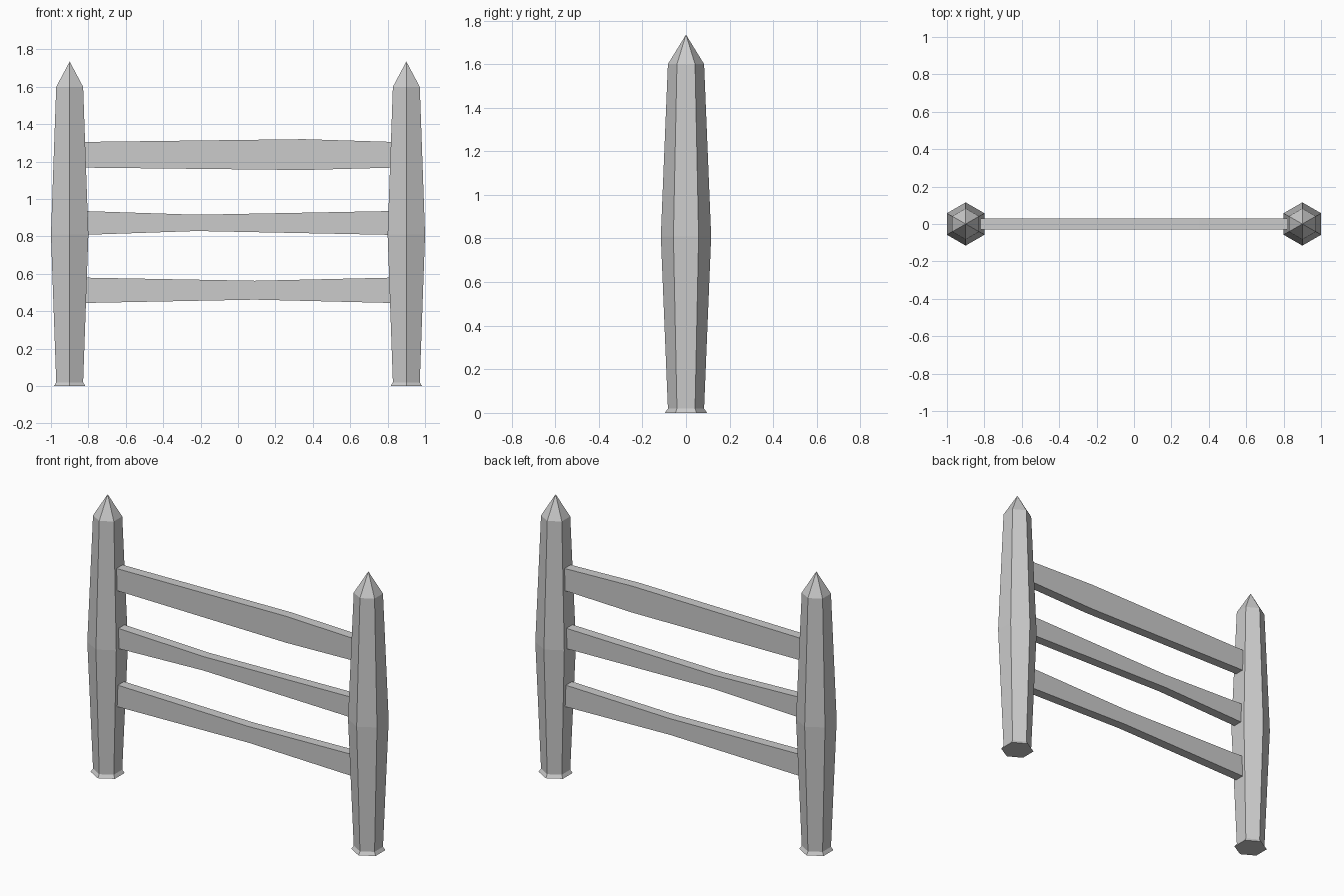
import bpy
import bmesh
import math

if "Cube" in bpy.data.objects:
    bpy.data.objects.remove(bpy.data.objects["Cube"])


def finish(bm, name):
    bmesh.ops.recalc_face_normals(bm, faces=bm.faces)
    mesh = bpy.data.meshes.new(name)
    bm.to_mesh(mesh)
    bm.free()
    obj = bpy.data.objects.new(name, mesh)
    bpy.context.collection.objects.link(obj)
    return obj


def loft(bm, rings):
    # Bridge equal-sized rings and close both ends
    n = len(rings[0])
    for a, b in zip(rings, rings[1:]):
        for i in range(n):
            j = (i + 1) % n
            bm.faces.new((a[i], a[j], b[j], b[i]))
    bm.faces.new(rings[0])


def make_post(name, x):
    # Six-sided post: flared foot, swollen middle, pointed tip
    profile = [(0.097, 0.0), (0.083, 0.02), (0.1155, 0.81), (0.083, 1.60)]
    bm = bmesh.new()
    rings = []
    for r, z in profile:
        angles = [math.radians(30 + 60 * k) for k in range(6)]
        rings.append([bm.verts.new((x + r * math.cos(a), r * math.sin(a), z)) for a in angles])
    loft(bm, rings)
    tip = bm.verts.new((x, 0, 1.735))
    top = rings[-1]
    for i in range(6):
        bm.faces.new((top[i], top[(i + 1) % 6], tip))
    return finish(bm, name)


def make_rail(name, end, mid_x, mid):
    # Rough plank with one bend; ends sink into the posts
    bm = bmesh.new()
    rings = []
    for x, (lo, hi) in ((-0.835, end), (mid_x, mid), (0.835, end)):
        rings.append([bm.verts.new((x, y, z)) for y, z in
                      ((-0.03, lo), (0.03, lo), (0.03, hi), (-0.03, hi))])
    loft(bm, rings)
    bm.faces.new(rings[-1])
    return finish(bm, name)


# Posts
make_post("left_post", -0.9)
make_post("right_post", 0.9)

# Rails: (bottom z, top z) at the ends, bend position, (bottom z, top z) at bend
make_rail("top_rail", (1.168, 1.305), 0.35, (1.155, 1.32))
make_rail("middle_rail", (0.808, 0.936), -0.22, (0.829, 0.916))
make_rail("bottom_rail", (0.444, 0.58), 0.09, (0.462, 0.563))
